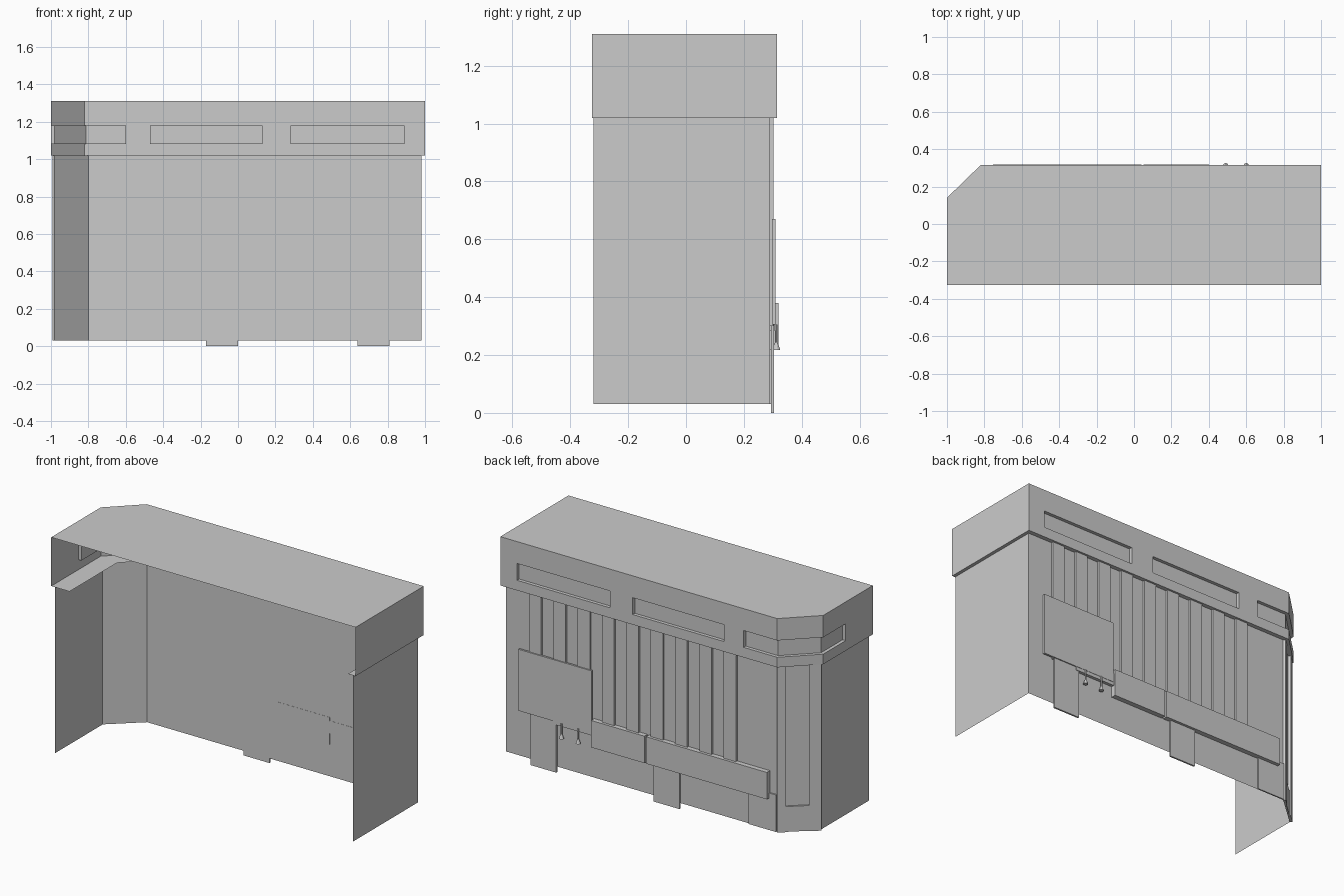
import bpy
import bmesh
from mathutils import Vector

if "Cube" in bpy.data.objects:
    bpy.data.objects.remove(bpy.data.objects["Cube"])

Z_FLOOR, Z_HEAD, Z_TOP = 0.03, 1.02, 1.31
WIN_LOW, WIN_HIGH, WIN_DEPTH = 1.08, 1.18, 0.02
BACK = 0.29  # y of the back wall sheet


def finish(name, bm):
    bmesh.ops.remove_doubles(bm, verts=bm.verts, dist=1e-5)
    mesh = bpy.data.meshes.new(name)
    bm.to_mesh(mesh)
    bm.free()
    obj = bpy.data.objects.new(name, mesh)
    bpy.context.collection.objects.link(obj)
    return obj


def face(bm, pts):
    bm.faces.new([bm.verts.new(p) for p in pts])


def ribbon(bm, path, z0, z1):
    """Vertical sheet along a plan path."""
    for a, b in zip(path, path[1:]):
        face(bm, [(*a, z0), (*b, z0), (*b, z1), (*a, z1)])


def strip(bm, outer, inner, z):
    """Flat horizontal strip between two plan paths."""
    for a, b, c, d in zip(outer, outer[1:], inner[1:], inner):
        face(bm, [(*a, z), (*b, z), (*c, z), (*d, z)])


def inset(path, dist):
    """Offset an open plan path inward (left of its direction)."""
    pts = [Vector(p) for p in path]
    normals = []
    for a, b in zip(pts, pts[1:]):
        d = (b - a).normalized()
        normals.append(Vector((-d.y, d.x)))
    result = []
    for i, p in enumerate(pts):
        n0, n1 = normals[max(i - 1, 0)], normals[min(i, len(normals) - 1)]
        q = p + (n0 + n1) * dist / (1 + n0.dot(n1))
        result.append((q.x, q.y))
    return result


def slab(name, p, q, z0, z1, front, back=0.0):
    """Board on a wall line p-q, standing out by front, starting at back."""
    p, q = Vector(p), Vector(q)
    d = (q - p).normalized()
    out = Vector((d.y, -d.x))
    bm = bmesh.new()
    ring = [p + out * front, q + out * front, q + out * back, p + out * back]
    ring = [(v.x, v.y) for v in ring]
    ribbon(bm, ring + ring[:1], z0, z1)
    face(bm, [(*v, z1) for v in ring])
    face(bm, [(*v, z0) for v in reversed(ring)])
    return finish(name, bm)


def back_slab(name, x_hi, x_lo, z0, z1, front, back=0.0):
    return slab(name, (x_hi, BACK), (x_lo, BACK), z0, z1, front, back)


# Wall sheet: right side, back, chamfered corner, left side
corner_a, corner_b = Vector((-0.80, BACK)), Vector((-0.98, 0.13))
bm = bmesh.new()
ribbon(bm, [(0.98, -0.32), (0.98, BACK), corner_a, corner_b, (-0.98, -0.32)],
       Z_FLOOR, Z_HEAD)
finish("walls", bm)

# Header band with recessed windows, one wrapping the corner
windows = [
    [(0.89, 0.315), (0.28, 0.315)],
    [(0.13, 0.315), (-0.47, 0.315)],
    [(-0.60, 0.315), (-0.82, 0.315), (-1.0, 0.14), (-1.0, -0.07)],
]
outline = [(1.0, -0.325), (1.0, 0.315), (-0.82, 0.315), (-1.0, 0.14), (-1.0, -0.325)]
bm = bmesh.new()
ribbon(bm, outline, Z_HEAD, WIN_LOW)
ribbon(bm, outline, WIN_HIGH, Z_TOP)
solid = [[(1.0, -0.325), (1.0, 0.315), windows[0][0]],
         [windows[0][1], windows[1][0]],
         [windows[1][1], windows[2][0]],
         [windows[2][-1], (-1.0, -0.325)]]
for path in solid:
    ribbon(bm, path, WIN_LOW, WIN_HIGH)
for path in windows:
    inner = inset(path, WIN_DEPTH)
    ribbon(bm, inner, WIN_LOW, WIN_HIGH)
    ribbon(bm, [path[0], inner[0]], WIN_LOW, WIN_HIGH)
    ribbon(bm, [inner[-1], path[-1]], WIN_LOW, WIN_HIGH)
    strip(bm, path, inner, WIN_LOW)
    strip(bm, inner, path, WIN_HIGH)
# Underside ledge of the header
ledge = [(0.95, -0.325), (0.95, 0.22), (-0.78, 0.22), (-0.88, 0.12), (-0.88, -0.325)]
strip(bm, outline, ledge, Z_HEAD)
finish("header", bm)

# Flat roof
bm = bmesh.new()
face(bm, [(*p, Z_TOP) for p in outline])
finish("roof", bm)

# Vertical slats on the back wall
for i in range(9):
    x = 0.82 - 0.16 * i
    back_slab(f"slat_{i + 1}", x, x - 0.08, 0.30, Z_HEAD, 0.013)

# Feet reaching the ground, and the low board beside the corner
back_slab("foot_right", 0.81, 0.64, 0, 0.32, 0.014, 0.004)
back_slab("foot_middle", 0.0, -0.17, 0, 0.32, 0.014, 0.004)
back_slab("corner_board", -0.62, -0.80, Z_FLOOR, 0.25, 0.008)

# Panels across the back
back_slab("large_panel", 0.885, 0.405, 0.305, 0.67, 0.02, 0.008)
back_slab("short_panel", 0.40, 0.05, 0.22, 0.38, 0.029, -0.001)
back_slab("long_panel", 0.04, -0.755, 0.22, 0.38, 0.029)
back_slab("tap_rail", 0.66, 0.34, 0.285, 0.36, 0.018, -0.001)

# Chamfered corner pillars with a low skirt between them
for name, f0, f1, z1, t in [("pillar_back", 0, 0.2, Z_HEAD, 0.014),
                            ("pillar_side", 0.72, 1, Z_HEAD, 0.016),
                            ("corner_skirt", 0.2, 0.72, 0.18, 0.01)]:
    slab(name, corner_a.lerp(corner_b, f0), corner_a.lerp(corner_b, f1),
         Z_FLOOR, z1, t)

# Two small hanging fittings under the large panel: stem and flared end
for i, x in enumerate((0.49, 0.60)):
    for part, r1, r2, z, h in [("stem", 0.005, 0.005, 0.27, 0.07),
                               ("flare", 0.014, 0.005, 0.23, 0.025)]:
        bpy.ops.mesh.primitive_cone_add(vertices=10, radius1=r1, radius2=r2,
                                        depth=h, location=(x, BACK + 0.022, z))
        bpy.context.object.name = f"fitting_{part}_{i + 1}"
